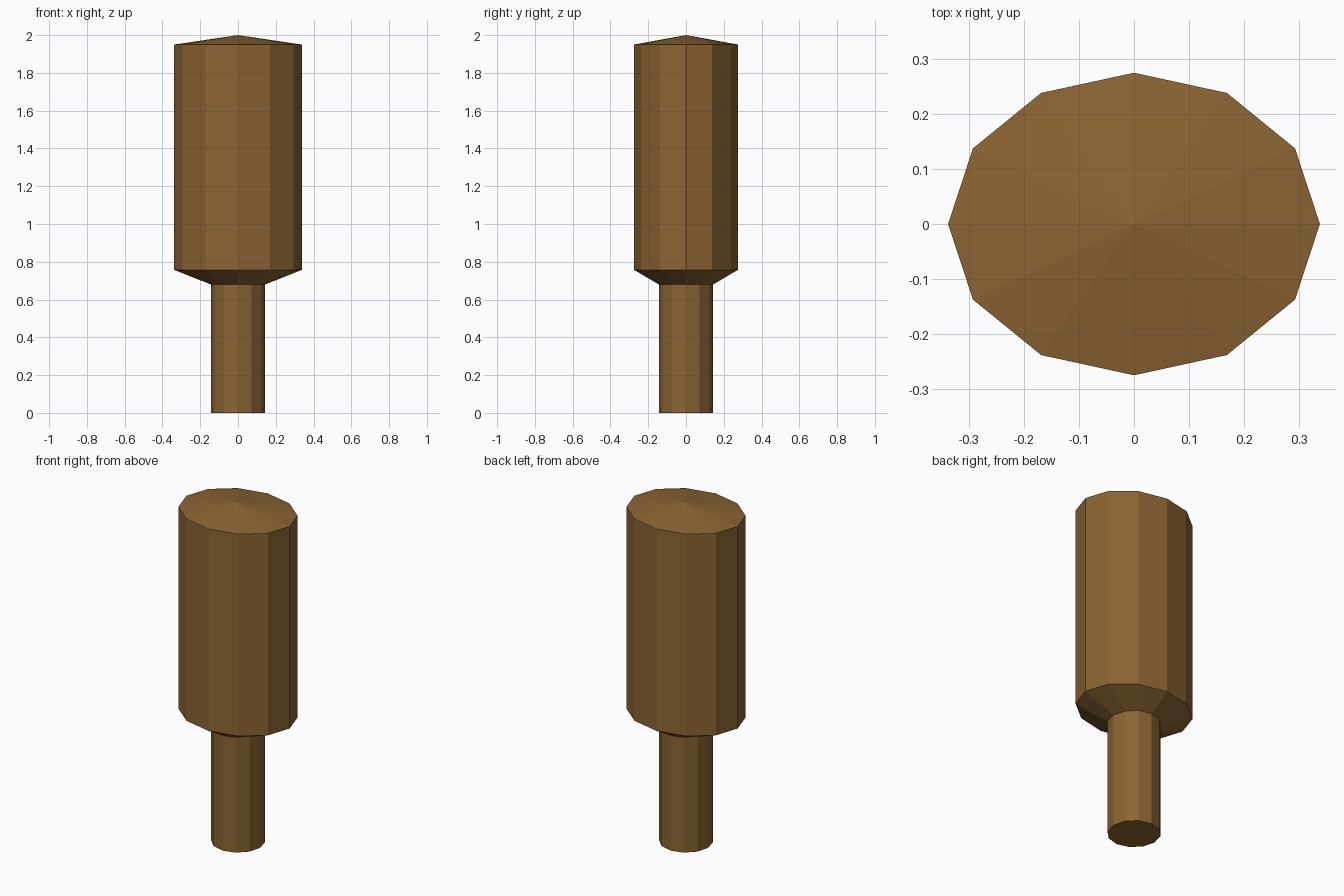
import bpy, bmesh, math

if "Cube" in bpy.data.objects:
    bpy.data.objects.remove(bpy.data.objects["Cube"])

SIDES = 12

wood = bpy.data.materials.new("brown wood")
wood.diffuse_color = (0.258, 0.127, 0.032, 1)
wood.use_nodes = True
wood.node_tree.nodes["Principled BSDF"].inputs["Base Color"].default_value = wood.diffuse_color


def lathe(name, rings, tip=None):
    """Stack 12-sided rings (rx, ry, z), optionally closing the top to a point."""
    bm = bmesh.new()
    loops = []
    for rx, ry, z in rings:
        loops.append([bm.verts.new((rx * math.cos(i * math.tau / SIDES),
                                    ry * math.sin(i * math.tau / SIDES), z))
                      for i in range(SIDES)])
    for low, high in zip(loops, loops[1:]):
        for i in range(SIDES):
            j = (i + 1) % SIDES
            bm.faces.new((low[i], low[j], high[j], high[i]))
    bm.faces.new(loops[0][::-1])
    if tip is None:
        bm.faces.new(loops[-1])
    else:
        apex = bm.verts.new((0, 0, tip))
        for i in range(SIDES):
            bm.faces.new((loops[-1][i], loops[-1][(i + 1) % SIDES], apex))
    mesh = bpy.data.meshes.new(name)
    bm.to_mesh(mesh)
    bm.free()
    mesh.materials.append(wood)
    obj = bpy.data.objects.new(name, mesh)
    bpy.context.collection.objects.link(obj)
    return obj


# Round handle below, oval head with tapered underside and shallow pointed top
lathe("handle", [(0.144, 0.144, 0), (0.144, 0.144, 0.68)])
lathe("head", [(0.144, 0.144, 0.68), (0.338, 0.275, 0.757),
               (0.338, 0.275, 1.95)], tip=2.0)
